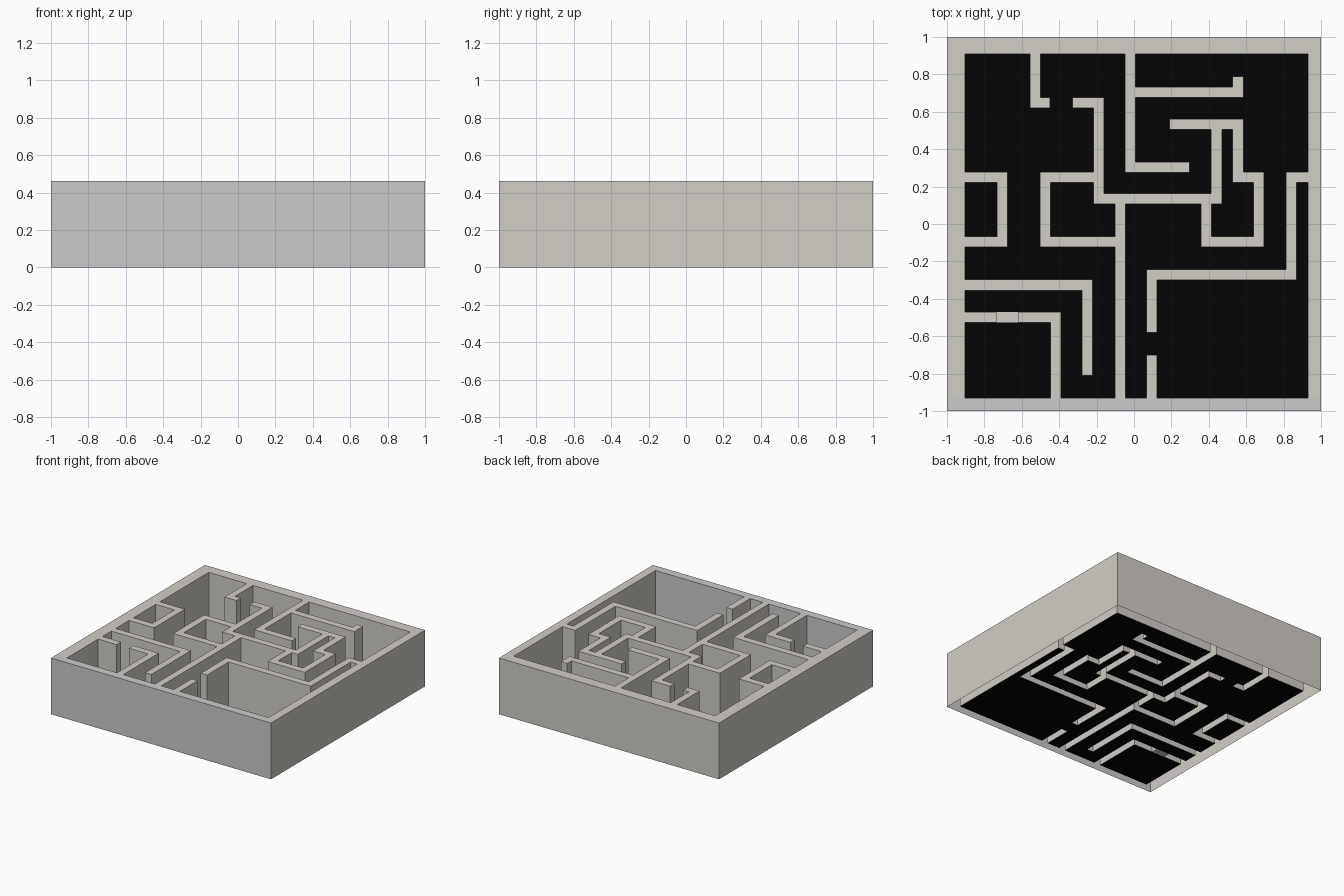
import bpy, bmesh

if "Cube" in bpy.data.objects:
    bpy.data.objects.remove(bpy.data.objects["Cube"])

H = 0.462                                     # overall height
T = 0.0283                                    # half thickness of maze walls
X0, X1, Y0, Y1 = -0.903, 0.929, -0.931, 0.91  # inside of the frame
E = 0.95                                      # wall ends buried in the frame


def material(name, rgb):
    m = bpy.data.materials.new(name)
    m.diffuse_color = (*rgb, 1)
    m.use_nodes = True
    m.node_tree.nodes["Principled BSDF"].inputs["Base Color"].default_value = m.diffuse_color
    return m


stone = material("stone", (0.645, 0.62, 0.57))
grey = material("front_grey", (0.8, 0.8, 0.8))
black = material("black", (0.001, 0.001, 0.001))

# Centre lines of the maze walls
paths = [
    [(-.53, E), (-.53, .65), (-.45, .65)],
    [(-.02, E), (-.02, .305), (.295, .305)],
    [(-.02, .705), (.555, .705), (.555, .79)],
    [(-.33, .65), (-.19, .65), (-.19, .135), (.44, .135), (.44, .53)],
    [(.19, .535), (.555, .535), (.555, .25), (.665, .25),
     (.665, -.095), (.385, -.095), (.385, .13)],
    [(-E, .25), (-.705, .25), (-.705, -.095), (-E, -.095)],
    [(-.19, .25), (-.475, .25), (-.475, -.095), (-.075, -.095)],
    [(-.075, -E), (-.075, .13)],
    [(E, .25), (.84, .25), (.84, -.27), (.095, -.27), (.095, -.58)],
    [(.095, -E), (.095, -.7)],
    [(-E, -.325), (-.25, -.325), (-.25, -.81)],
    [(-E, -.497), (-.737, -.497)],
    [(-.622, -.497), (-.42, -.497), (-.42, -E)],
]


def path_rects(path):
    """One rectangle per straight run, lengthened by T at the corners."""
    last = len(path) - 2
    for i, (a, b) in enumerate(zip(path, path[1:])):
        rect = []
        for k in (0, 1):
            if abs(a[k] - b[k]) < 1e-6:            # across the run
                lo, hi = a[k] - T, a[k] + T
            else:                                  # along the run
                s = 1 if b[k] > a[k] else -1
                p = a[k] - s * T * (i > 0)
                q = b[k] + s * T * (i < last)
                lo, hi = sorted((p, q))
            rect.append((lo + (.001, -.001)[k], hi + (.001, -.001)[k]))
        yield (*rect[0], *rect[1])


# Footprint: frame sides plus all wall runs
rects = [(-1, 1, -1, Y0), (-1, 1, Y1, 1), (-1, X0, -1, 1), (X1, 1, -1, 1)]
for path in paths:
    rects += path_rects(path)
sill = (-.736, -.621, -.498 - T, -.498 + T)


def cuts(k):
    """Sorted grid lines from every rectangle edge."""
    return sorted({round(v, 4) for r in rects + [sill] for v in r[k:k + 2]})


xs, ys = cuts(0), cuts(2)


def inside(r, x, y):
    return r[0] < x < r[1] and r[2] < y < r[3]


def kind(i, j):
    if not (0 <= i < len(xs) - 1 and 0 <= j < len(ys) - 1):
        return "outside"
    x, y = (xs[i] + xs[i + 1]) / 2, (ys[j] + ys[j + 1]) / 2
    if any(inside(r, x, y) for r in rects):
        return "wall"
    return "sill" if inside(sill, x, y) else "floor"


cells = {(i, j): kind(i, j)
         for i in range(-1, len(xs)) for j in range(-1, len(ys))}


def make(name, which, z, mats):
    """Flat cells of one kind at height z; walls get sides and stay open below."""
    bm = bmesh.new()

    def quad(pts, mat):
        bm.faces.new([bm.verts.new(p) for p in pts]).material_index = mat

    for (i, j), k in cells.items():
        if k != which:
            continue
        c = [(xs[i], ys[j]), (xs[i + 1], ys[j]),
             (xs[i + 1], ys[j + 1]), (xs[i], ys[j + 1])]
        front = int(which == "wall" and ys[j + 1] <= Y0 + 1e-4)
        quad([(*p, z) for p in c], front)
        if which == "wall":
            for n, (di, dj) in enumerate(((0, -1), (1, 0), (0, 1), (-1, 0))):
                if cells[i + di, j + dj] != "wall":
                    p, q = c[n], c[(n + 1) % 4]
                    quad([(*p, 0), (*q, 0), (*q, z), (*p, z)],
                         front if dj else 0)
    bmesh.ops.remove_doubles(bm, verts=bm.verts[:], dist=1e-5)
    bmesh.ops.dissolve_limit(bm, angle_limit=0.01, verts=bm.verts[:],
                             edges=bm.edges[:], delimit={"MATERIAL"})
    mesh = bpy.data.meshes.new(name)
    bm.to_mesh(mesh)
    bm.free()
    for m in mats:
        mesh.materials.append(m)
    obj = bpy.data.objects.new(name, mesh)
    bpy.context.collection.objects.link(obj)


# Hollow walls with the frame, black floor between them, stone door sill
make("maze_walls", "wall", H, [stone, grey])
make("floor", "floor", 0, [black])
make("door_sill", "sill", 0, [stone])
